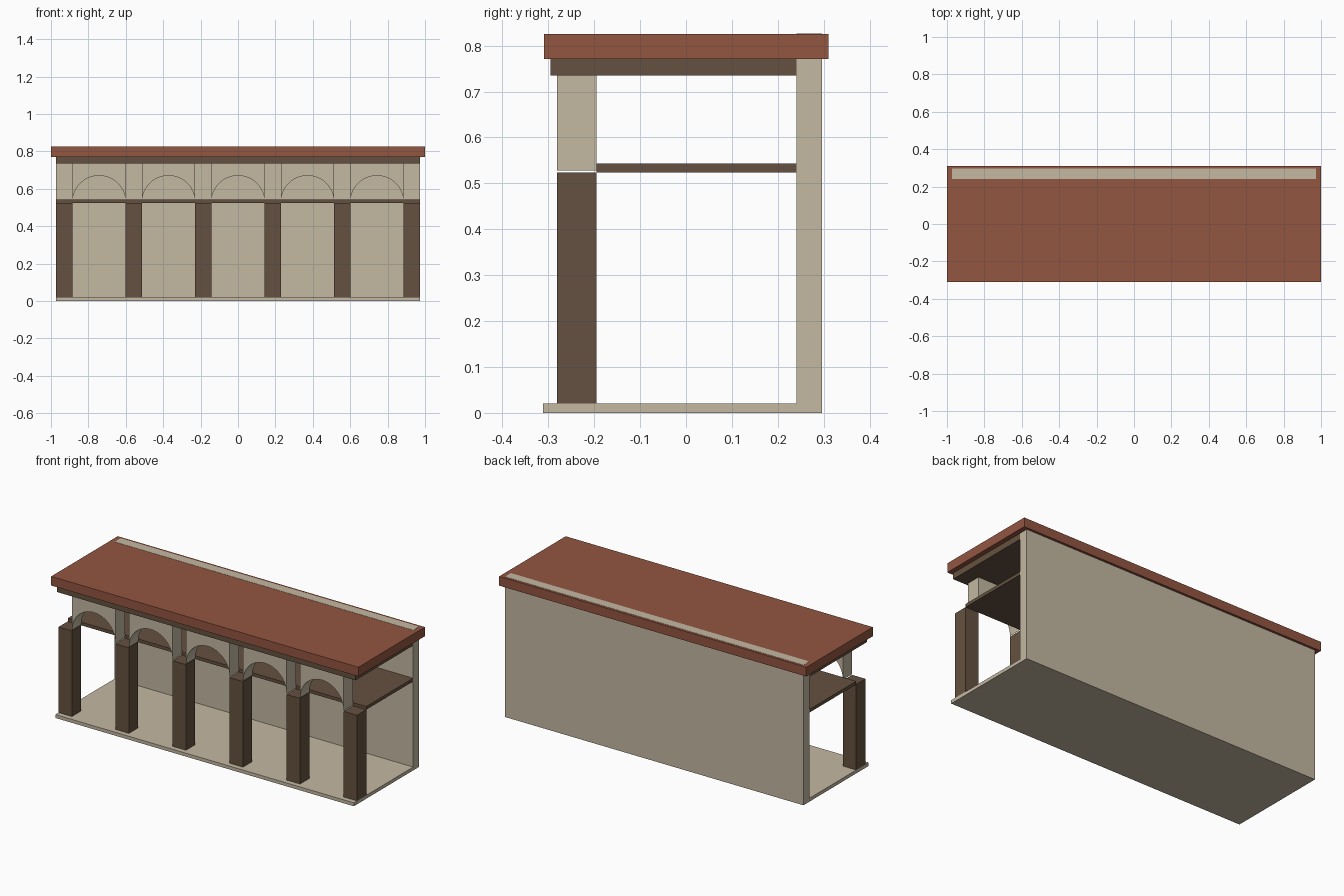
import bpy, bmesh, math

if "Cube" in bpy.data.objects:
    bpy.data.objects.remove(bpy.data.objects["Cube"])


def material(name, rgb):
    m = bpy.data.materials.new(name)
    m.diffuse_color = (*rgb, 1)
    m.use_nodes = True
    m.node_tree.nodes["Principled BSDF"].inputs["Base Color"].default_value = m.diffuse_color
    return m


BEIGE = material("beige_plaster", (0.55, 0.48, 0.36))
BROWN = material("dark_brown_wood", (0.13, 0.083, 0.052))
RED = material("red_roof", (0.29, 0.092, 0.053))


def finish(name, bm, mat):
    bmesh.ops.recalc_face_normals(bm, faces=bm.faces)
    me = bpy.data.meshes.new(name)
    bm.to_mesh(me)
    bm.free()
    me.materials.append(mat)
    ob = bpy.data.objects.new(name, me)
    bpy.context.collection.objects.link(ob)
    return ob


def box(name, x, y, z, mat):
    """Box from (min, max) ranges on each axis."""
    bm = bmesh.new()
    bmesh.ops.create_cube(bm, size=1)
    for v in bm.verts:
        v.co = [r[0] + (c + 0.5) * (r[1] - r[0]) for c, r in zip(v.co, (x, y, z))]
    return finish(name, bm, mat)


def arch(name, cx, half, y, z0, rise, top, mat, steps=24):
    """Panel with a rounded opening, made of quad strips along the curve."""
    bm = bmesh.new()
    rows = []
    for i in range(steps + 1):
        a = math.pi * (1 - i / steps)
        px, pz = cx + half * math.cos(a), z0 + rise * math.sin(a)
        rows.append([bm.verts.new(c) for c in
                     ((px, y[0], pz), (px, y[0], top), (px, y[1], top), (px, y[1], pz))])
    for a, b in zip(rows, rows[1:]):
        for k in range(4):
            n = (k + 1) % 4
            bm.faces.new((a[k], a[n], b[n], b[k]))
    bm.faces.new(rows[0])
    bm.faces.new(rows[-1])
    return finish(name, bm, mat)


W = 0.972                 # half length of the building
COL = 0.087               # column width
STEP = (2 * W - COL) / 5  # column spacing
FRONT = (-0.281, -0.195)  # depth range of the arcade

# Floor, back wall (its top shows through the roof), shelf, ceiling, roof
box("floor", (-W, W), (-0.311, 0.295), (0, 0.02), BEIGE)
box("back_wall", (-W, W), (0.241, 0.296), (0, 0.826), BEIGE)
box("upper_floor", (-W, W), (-0.195, 0.241), (0.524, 0.543), BROWN)
box("ceiling_slab", (-W, W), (-0.295, 0.241), (0.735, 0.771), BROWN)
box("roof", (-1, 1), (-0.309, 0.31), (0.771, 0.825), RED)

# Columns, with arched panels between them
for i in range(6):
    cx = -W + COL / 2 + i * STEP
    box(f"column_{i + 1}", (cx - COL / 2, cx + COL / 2), FRONT, (0.02, 0.524), BROWN)
    if i < 5:
        arch(f"arch_panel_{i + 1}", cx + STEP / 2, (STEP - COL) / 2,
             FRONT, 0.528, 0.142, 0.735, BEIGE)
